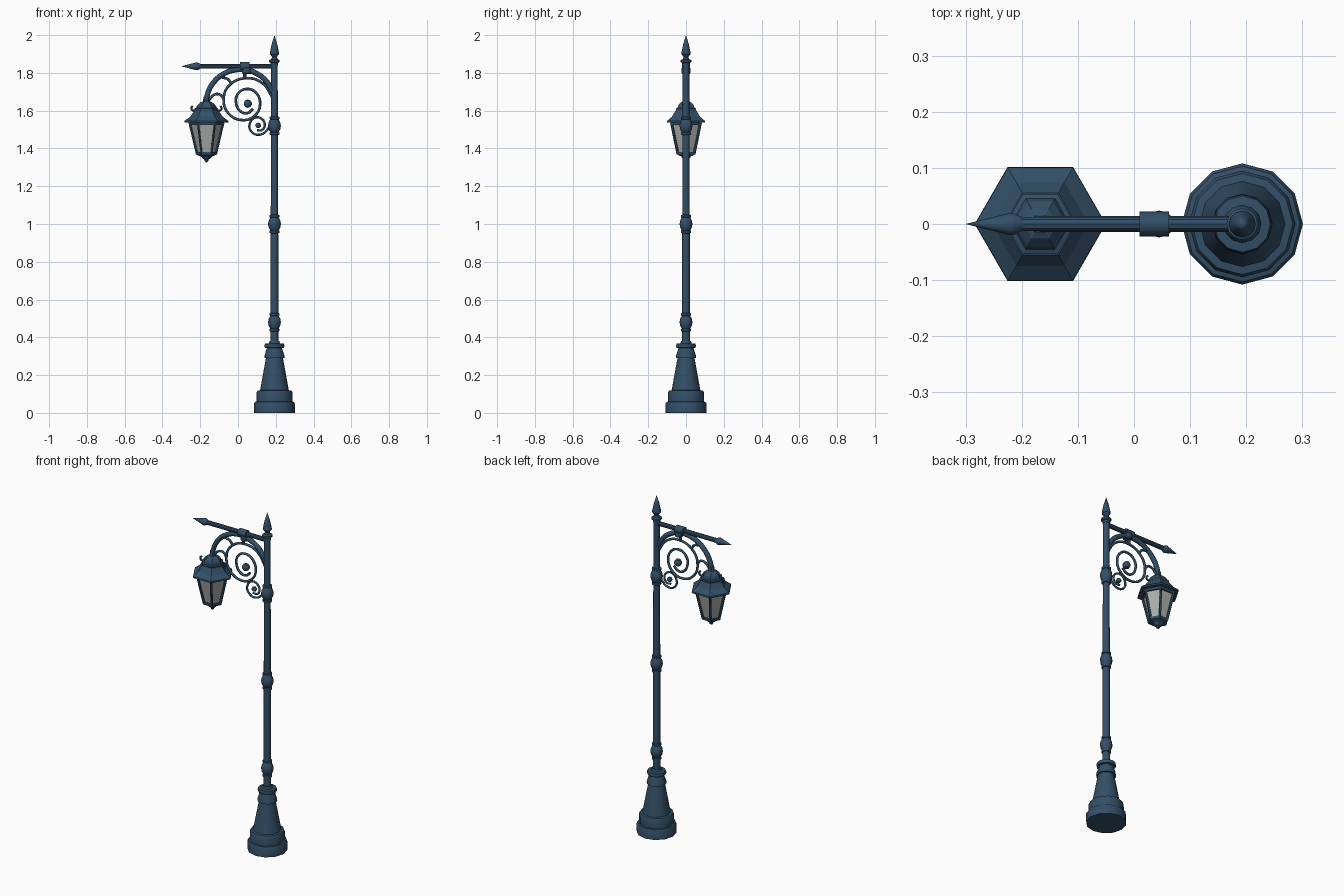
import bpy, bmesh, math
from mathutils import Matrix, Vector

if "Cube" in bpy.data.objects:
    bpy.data.objects.remove(bpy.data.objects["Cube"])

PX, LX = 0.193, -0.167          # pole and lantern axes

paint = bpy.data.materials.new("blue_paint")
paint.diffuse_color = (0.033, 0.078, 0.135, 1)
paint.use_nodes = True
paint.node_tree.nodes["Principled BSDF"].inputs["Base Color"].default_value = paint.diffuse_color
glass = bpy.data.materials.new("frosted_glass")
glass.diffuse_color = (0.42, 0.42, 0.40, 1)
glass.use_nodes = True
glass.node_tree.nodes["Principled BSDF"].inputs["Base Color"].default_value = glass.diffuse_color


def lathe(name, profile, loc, sides=12, mat=paint, axis='Z', smooth=True):
    """Revolve (radius, height) points; a zero radius closes to a tip."""
    bm = bmesh.new()
    rings = []
    for r, z in profile:
        if r == 0:
            rings.append([bm.verts.new((0, 0, z))])
        else:
            rings.append([bm.verts.new((r * math.cos(2 * math.pi * i / sides),
                                        r * math.sin(2 * math.pi * i / sides), z))
                          for i in range(sides)])
    for a, b in zip(rings, rings[1:]):
        for i in range(sides):
            j = (i + 1) % sides
            if len(a) == 1:
                bm.faces.new((a[0], b[j], b[i]))
            elif len(b) == 1:
                bm.faces.new((a[i], a[j], b[0]))
            else:
                bm.faces.new((a[i], a[j], b[j], b[i]))
    for ring in (rings[0], rings[-1]):
        if len(ring) > 1:
            bm.faces.new(ring)
    if axis == '-X':
        bm.transform(Matrix.Rotation(-math.pi / 2, 4, 'Y'))
    bmesh.ops.recalc_face_normals(bm, faces=bm.faces)
    me = bpy.data.meshes.new(name)
    bm.to_mesh(me)
    bm.free()
    if smooth:
        me.shade_smooth()
        me.set_sharp_from_angle(angle=math.radians(35))
    me.materials.append(mat)
    ob = bpy.data.objects.new(name, me)
    ob.location = loc
    bpy.context.collection.objects.link(ob)
    return ob


def tube(name, pts, r, res=6, bevel=2):
    """Round bar through the points, as a mesh."""
    cu = bpy.data.curves.new(name, 'CURVE')
    cu.dimensions = '3D'
    cu.bevel_depth, cu.bevel_resolution = r, bevel
    cu.resolution_u, cu.use_fill_caps = res, True
    sp = cu.splines.new('BEZIER')
    sp.bezier_points.add(len(pts) - 1)
    for bp, p in zip(sp.bezier_points, pts):
        bp.co = p if len(p) == 3 else (p[0], 0, p[1])
        bp.handle_left_type = bp.handle_right_type = 'AUTO'
    cu.materials.append(paint)
    ob = bpy.data.objects.new(name, cu)
    bpy.context.collection.objects.link(ob)
    bpy.ops.object.select_all(action='DESELECT')
    ob.select_set(True)
    bpy.context.view_layer.objects.active = ob
    bpy.ops.object.convert(target='MESH')
    ob = bpy.context.object
    ob.data.shade_smooth()
    ob.data.set_sharp_from_angle(angle=math.radians(50))
    return ob


def ball(name, x, z, r):
    prof = [(0, -r)] + [(r * math.cos(a), r * math.sin(a))
                        for a in (-0.9, -0.3, 0.3, 0.9)] + [(0, r)]
    return lathe(name, prof, (x, 0, z), 10)


# Stepped base and pole
lathe("base", [(0.108, 0), (0.108, 0.05), (0.103, 0.058), (0.095, 0.06), (0.095, 0.108),
               (0.090, 0.118), (0.076, 0.12), (0.045, 0.29), (0.054, 0.29), (0.052, 0.305),
               (0.040, 0.343), (0.050, 0.345), (0.053, 0.355), (0.050, 0.366),
               (0.030, 0.368), (0.026, 0.38), (0.018, 0.38)], (PX, 0, 0))
lathe("pole", [(0.021, 0.36), (0.020, 1.0), (0.018, 1.5), (0.017, 1.87)], (PX, 0, 0))

# Pole knots
knot = [(0.019, -0.05), (0.026, -0.047), (0.026, -0.036), (0.022, -0.034), (0.031, -0.018),
        (0.034, 0)]
knot += [(r, -z) for r, z in reversed(knot[:-1])]
for i, z in enumerate((0.48, 1.0, 1.52)):
    lathe(f"pole_knot_{i + 1}", knot, (PX, 0, z))

# Spear finial
lathe("pole_finial", [(0.020, 1.84), (0.020, 1.853), (0.028, 1.858), (0.028, 1.868),
                      (0.016, 1.873), (0.013, 1.885), (0.024, 1.900), (0.024, 1.908),
                      (0.014, 1.955), (0, 2.0)], (PX, 0, 0))

# Horizontal bar with arrow tip and clamp
ZB = 1.835
lathe("cross_bar", [(0.013, -PX), (0.013, 0.215)], (0, 0, ZB), 10, axis='-X')
lathe("arrow_tip", [(0.013, 0.200), (0.021, 0.215), (0.021, 0.220), (0.008, 0.27), (0, 0.30)],
      (0, 0, ZB), 10, axis='-X')
lathe("bar_clamp", [(0.022, -0.062), (0.022, -0.010)], (0, 0, ZB), 12, axis='-X')
lathe("clamp_stud", [(0.020, 1.795), (0.024, 1.80), (0.024, 1.825), (0.016, 1.835)],
      (0.045, 0, 0))
lathe("clamp_drop", [(0, 1.765), (0.009, 1.772), (0.009, 1.80), (0.007, 1.82)], (0.036, 0, 0), 8)

# Arched arm
arc = [(0.013 + 0.182 * math.cos(math.radians(a)), 1.636 + 0.182 * math.sin(math.radians(a)))
       for a in range(20, 181, 20)]
tube("arched_arm", arc, 0.014)

# Scrolls under the arch
tube("large_scroll", [(0.182, 1.67), (0.13, 1.745), (0.045, 1.772), (-0.045, 1.735),
                      (-0.076, 1.66), (-0.05, 1.585), (0.025, 1.55), (0.09, 1.575),
                      (0.117, 1.635), (0.095, 1.695), (0.045, 1.715), (0.0, 1.69),
                      (-0.01, 1.64), (0.015, 1.595), (0.05, 1.587), (0.08, 1.61)], 0.007)
ball("large_scroll_ball", 0.052, 1.637, 0.022)
tube("small_scroll", [(0.172, 1.55), (0.160, 1.505), (0.11, 1.472), (0.068, 1.493),
                      (0.062, 1.53), (0.09, 1.563), (0.125, 1.557), (0.142, 1.525),
                      (0.125, 1.497), (0.10, 1.497)], 0.006)
ball("small_scroll_ball", 0.107, 1.522, 0.015)

# Small curved braces between arch and scroll
tube("upper_brace", [(-0.085, 1.775), (-0.055, 1.768), (-0.035, 1.742)], 0.007)
tube("lower_brace", [(-0.155, 1.655), (-0.125, 1.685), (-0.095, 1.685), (-0.075, 1.66)], 0.007)

# Lantern: glass, roof, crown and floor, all six-sided
hexa = dict(loc=(LX, 0, 0), sides=6, smooth=False)
lathe("lantern_glass", [(0.046, 1.375), (0.084, 1.54)], mat=glass, **hexa)
lathe("lantern_roof", [(0.092, 1.525), (0.094, 1.537), (0.117, 1.537), (0.116, 1.546),
                       (0.086, 1.568), (0.064, 1.60), (0.056, 1.60)], **hexa)
lathe("lantern_crown", [(0.055, 1.595), (0.062, 1.602), (0.062, 1.612), (0.052, 1.615),
                        (0.046, 1.63), (0.030, 1.645), (0.018, 1.65), (0.016, 1.675)], **hexa)
lathe("lantern_floor", [(0, 1.325), (0.010, 1.333), (0.012, 1.342), (0.022, 1.348),
                        (0.030, 1.358), (0.052, 1.366), (0.055, 1.380), (0.046, 1.382)], **hexa)

# Lantern corner bars and roof curls
for i in range(6):
    c, s = math.cos(i * math.pi / 3), math.sin(i * math.pi / 3)

    def ring(r, z):
        return (LX + r * c, r * s, z)
    tube(f"lantern_bar_{i + 1}", [ring(0.050, 1.37), ring(0.089, 1.535)], 0.007, 1, 1)
    if i % 3 == 0:
        tube(f"roof_curl_{i + 1}", [ring(0.045, 1.625), ring(0.058, 1.603), ring(0.076, 1.603),
                                    ring(0.079, 1.618), ring(0.072, 1.624)], 0.006, 4, 1)
